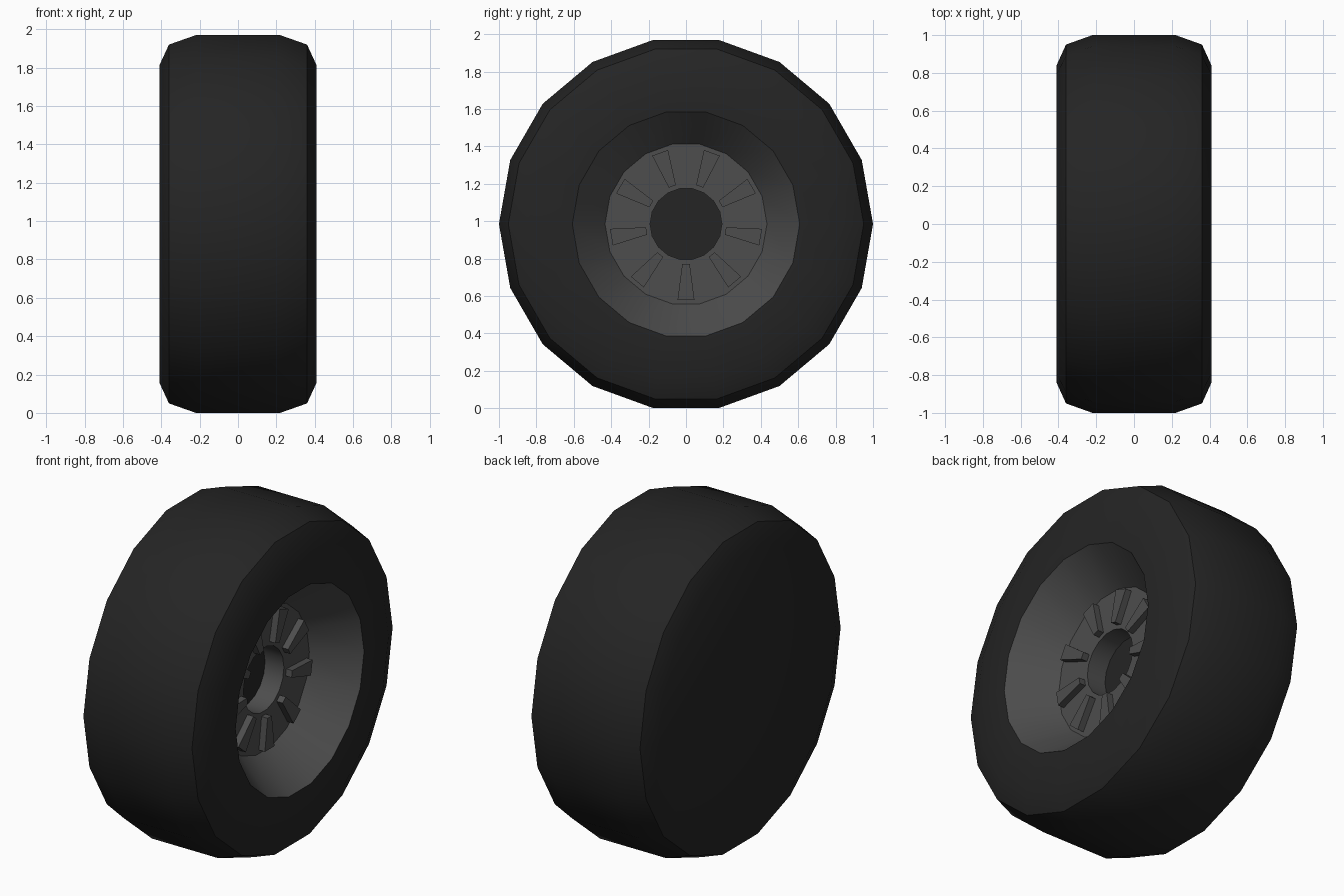
import bpy
import bmesh
from math import sin, cos, radians, tau
from mathutils import Matrix

SIDES = 18
AXLE_Z = 0.985
DISC_X = 0.17

cube = bpy.data.objects.get("Cube")
if cube:
    bpy.data.objects.remove(cube, do_unlink=True)


def make_material(name, value):
    mat = bpy.data.materials.new(name)
    mat.use_nodes = True
    colour = (value, value, value, 1)
    mat.diffuse_color = colour
    shader = next(n for n in mat.node_tree.nodes if n.type == 'BSDF_PRINCIPLED')
    shader.inputs["Base Color"].default_value = colour
    shader.inputs["Roughness"].default_value = 0.8
    return mat


rubber = make_material("black rubber", 0.018)
metal = make_material("dark grey metal", 0.075)


def finish(name, bm, mat, smooth=True):
    mesh = bpy.data.meshes.new(name)
    bm.to_mesh(mesh)
    bm.free()
    mesh.materials.append(mat)
    obj = bpy.data.objects.new(name, mesh)
    obj.location.z = AXLE_Z
    bpy.context.collection.objects.link(obj)
    if smooth:
        bpy.ops.object.select_all(action='DESELECT')
        obj.select_set(True)
        bpy.context.view_layer.objects.active = obj
        bpy.ops.object.shade_smooth_by_angle(angle=radians(30))
    return obj


def revolve(name, profile, mat, cap_start=False):
    """Turn (x, radius) points about the x axle, outward side facing out."""
    bm = bmesh.new()
    rings = [[bm.verts.new((x, r * cos(tau * i / SIDES), r * sin(tau * i / SIDES)))
              for i in range(SIDES)] for x, r in profile]
    for a, b in zip(rings, rings[1:]):
        for i in range(SIDES):
            j = (i + 1) % SIDES
            bm.faces.new((a[i], a[j], b[j], b[i]))
    if cap_start:
        bm.faces.new(rings[0][::-1])
    return finish(name, bm, mat)


# Tyre: closed back wall, rounded shoulders, open front wall
half = [(0.22, 1.0), (0.36, 0.95), (0.41, 0.84)]
revolve("tyre", [(-x, r) for x, r in reversed(half)] + half + [(0.41, 0.608)],
        rubber, cap_start=True)

# Rim: dished wall, flat disc and hub bore
revolve("rim", [(0.41, 0.608), (DISC_X, 0.433), (DISC_X, 0.192), (0.04, 0.192)], metal)

# Hub plate at the bottom of the bore
bm = bmesh.new()
bm.faces.new([bm.verts.new((0.045, 0.192 * cos(tau * i / SIDES), 0.192 * sin(tau * i / SIDES)))
              for i in range(SIDES)])
finish("hub_plate", bm, rubber, smooth=False)

# Spokes: raised wedges that widen outward
bm = bmesh.new()
outline = [(-0.02, 0.214), (0.02, 0.214), (0.045, 0.405), (-0.045, 0.405)]
for k in range(9):
    turn = Matrix.Rotation(radians(180) + tau * k / 9, 3, 'X')
    low, high = [[bm.verts.new(turn @ Matrix.Translation((x, y, z)).translation)
                  for y, z in outline] for x in (DISC_X - 0.01, DISC_X + 0.04)]
    bm.faces.new(high)
    bm.faces.new(low[::-1])
    for i in range(4):
        j = (i + 1) % 4
        bm.faces.new((low[i], low[j], high[j], high[i]))
bmesh.ops.recalc_face_normals(bm, faces=bm.faces)
finish("spokes", bm, metal, smooth=False)
